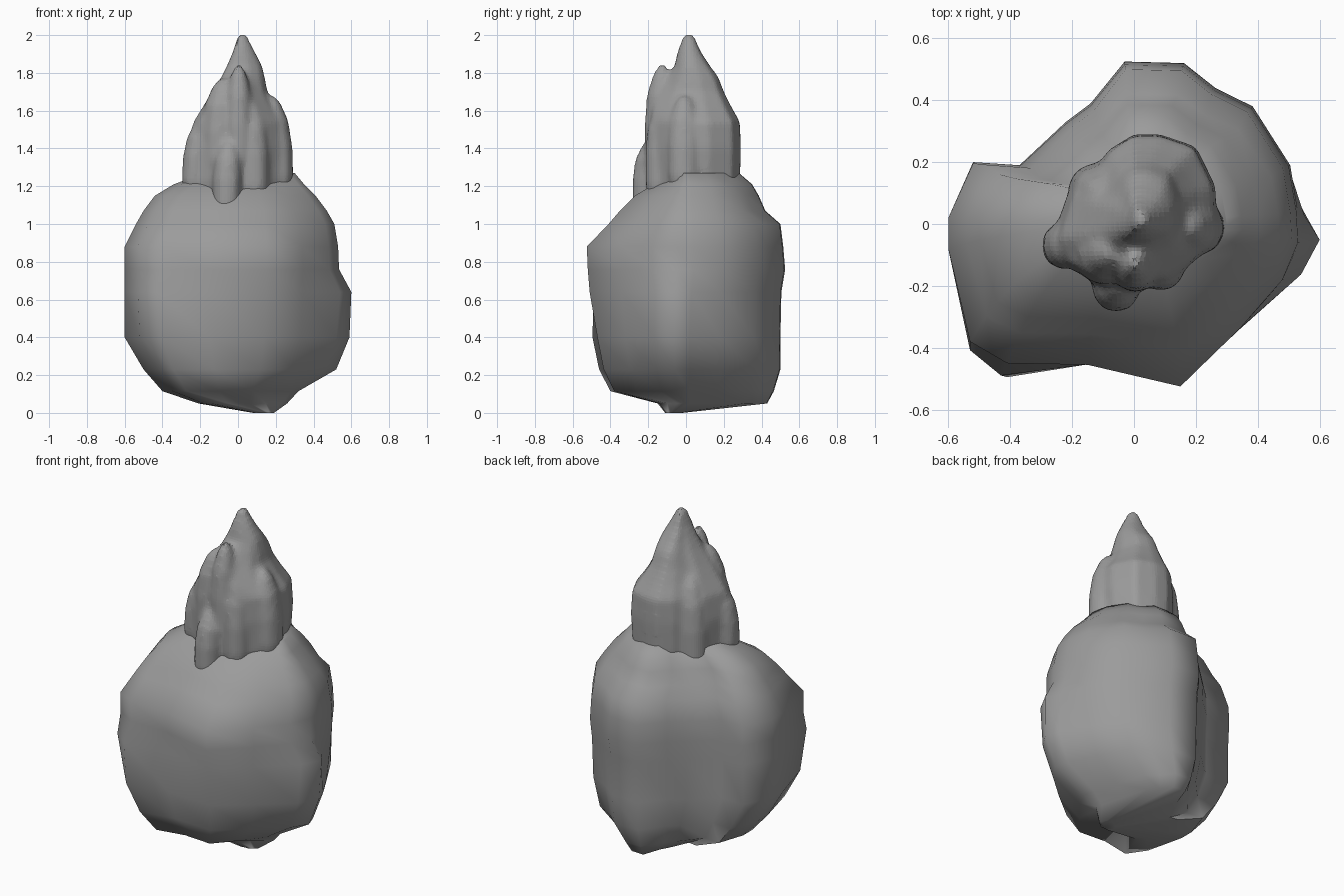
import bpy, bmesh, math

if "Cube" in bpy.data.objects:
    bpy.data.objects.remove(bpy.data.objects["Cube"])

grey = bpy.data.materials.new("stone_grey")
grey.diffuse_color = (.33, .33, .33, 1)
grey.use_nodes = True
grey.node_tree.nodes["Principled BSDF"].inputs["Base Color"].default_value = grey.diffuse_color


def finish(obj, angle):
    obj.data.materials.append(grey)
    bpy.ops.object.select_all(action='DESELECT')
    obj.select_set(True)
    bpy.context.view_layer.objects.active = obj
    bpy.ops.object.shade_smooth_by_angle(angle=math.radians(angle))


def skin(bm, loops):
    """Bridge equal point loops and cap both ends."""
    rows = [[bm.verts.new(p) for p in loop] for loop in loops]
    n = len(rows[0])
    for a, b in zip(rows, rows[1:]):
        for i in range(n):
            j = (i + 1) % n
            bm.faces.new((a[i], a[j], b[j], b[i]))
    bm.faces.new(rows[0])
    bm.faces.new(rows[-1])


def fit(outline, z, x0, x1, y0, y1):
    """Stretch an outline to the given bounds at height z."""
    xs, ys = [p[0] for p in outline], [p[1] for p in outline]
    cx = 0 if x0 < 0 < x1 else (x0 + x1) / 2
    cy = 0 if y0 < 0 < y1 else (y0 + y1) / 2
    return [(cx + (x / max(xs) * (x1 - cx) if x > 0 else x / min(xs) * (x0 - cx)),
             cy + (y / max(ys) * (y1 - cy) if y > 0 else y / min(ys) * (y0 - cy)), z)
            for x, y in outline]


def to_object(bm, name):
    bmesh.ops.recalc_face_normals(bm, faces=bm.faces)
    me = bpy.data.meshes.new(name)
    bm.to_mesh(me)
    bm.free()
    obj = bpy.data.objects.new(name, me)
    bpy.context.collection.objects.link(obj)
    return obj


# Lower boulder: shared back outline, front and right side change with height
back = [(-.6, .02), (-.52, .2), (-.37, .19), (-.22, .33), (-.14, .39),
        (-.03, .525), (.16, .52), (.26, .44), (.38, .38)]
low = back + [(.48, .19), (.57, .02), (.6, -.06), (.53, -.16), (.34, -.31),
              (.14, -.455), (-.15, -.44), (-.41, -.48), (-.52, -.35), (-.6, -.08)]
mid = back + [(.5, .19), (.55, .03), (.6, -.05), (.54, -.16), (.34, -.335),
              (.15, -.5), (-.15, -.445), (-.43, -.48), (-.53, -.4), (-.6, -.08)]
top = back + [(.5, .19), (.525, .04), (.53, -.06), (.48, -.18), (.34, -.34),
              (.15, -.525), (-.15, -.455), (-.41, -.45), (-.53, -.38), (-.6, -.08)]
bm = bmesh.new()
skin(bm, [fit(*r) for r in [
    (low, 0.0, .08, .19, -.11, -.02),
    (low, .05, -.21, .26, -.15, .43),
    (low, .115, -.4, .32, -.4, .465),
    (low, .23, -.5, .52, -.46, .5),
    (low, .4, -.6, .59, -.495, .5),
    (mid, .64, -.6, .6, -.51, .505),
    (top, .76, -.6, .535, -.52, .525),
    (top, .88, -.6, .53, -.525, .515),
    (top, 1.0, -.54, .51, -.41, .5),
    (top, 1.07, -.5, .47, -.35, .42),
    (top, 1.15, -.44, .41, -.27, .385),
    (top, 1.21, -.34, .35, -.17, .35),
    (top, 1.27, -.18, .3, -.06, .28)]])
finish(to_object(bm, "boulder"), 75)

# Flame-shaped core
core = [
    (-.26, -.05), (-.21, .1), (-.15, .14), (-.08, .24), (0, .29), (.08, .29),
    (.19, .25), (.25, .12), (.25, .0), (.21, -.1), (.11, -.2), (0, -.21),
    (-.12, -.2), (-.22, -.14)]
bm = bmesh.new()
skin(bm, [fit(core, *r) for r in [
    (1.08, -.24, .22, -.17, .24),
    (1.22, -.26, .25, -.2, .285),
    (1.4, -.265, .265, -.2, .29),
    (1.54, -.24, .255, -.195, .285),
    (1.62, -.19, .2, -.18, .24),
    (1.7, -.14, .155, -.14, .2),
    (1.78, -.09, .14, -.09, .17),
    (1.84, -.06, .125, -.06, .125),
    (1.91, -.03, .09, -.045, .08),
    (1.97, -.01, .06, -.025, .055),
    (2.005, .0, .045, -.01, .04)]])

# Rounded tongues fused around the core: x, y, radius x, radius y, bottom, top
circle = [(math.cos(math.tau * i / 12), math.sin(math.tau * i / 12)) for i in range(12)]
for x, y, rx, ry, z0, z1 in [
        (.005, -.14, .075, .085, 1.2, 1.845),
        (-.06, -.205, .08, .085, 1.02, 1.45),
        (.225, -.01, .075, .09, 1.15, 1.68),
        (.09, -.14, .08, .08, 1.1, 1.64),
        (-.235, -.07, .07, .08, 1.15, 1.56),
        (-.13, .11, .09, .09, 1.05, 1.65),
        (-.1, -.1, .1, .1, 1.2, 1.77),
        (.1, .07, .08, .1, 1.2, 1.84)]:
    loops = []
    for t, s in [(0, .7), (.2, .95), (.5, 1), (.75, .9), (.92, .55), (1, .2)]:
        # Lean the tip towards the centre
        px, py = x * (1 - .2 * t * t), y * (1 - .1 * t * t)
        loops.append([(px + c * rx * s, py + d * ry * s, z0 + (z1 - z0) * t)
                      for c, d in circle])
    skin(bm, loops)
flame = to_object(bm, "flame_tuft")

# Fuse the tongues into one soft mass
rm = flame.modifiers.new("fuse", 'REMESH')
rm.mode = 'VOXEL'
rm.voxel_size = .016
sm = flame.modifiers.new("soften", 'SMOOTH')
sm.factor = .5
sm.iterations = 8
finish(flame, 75)
